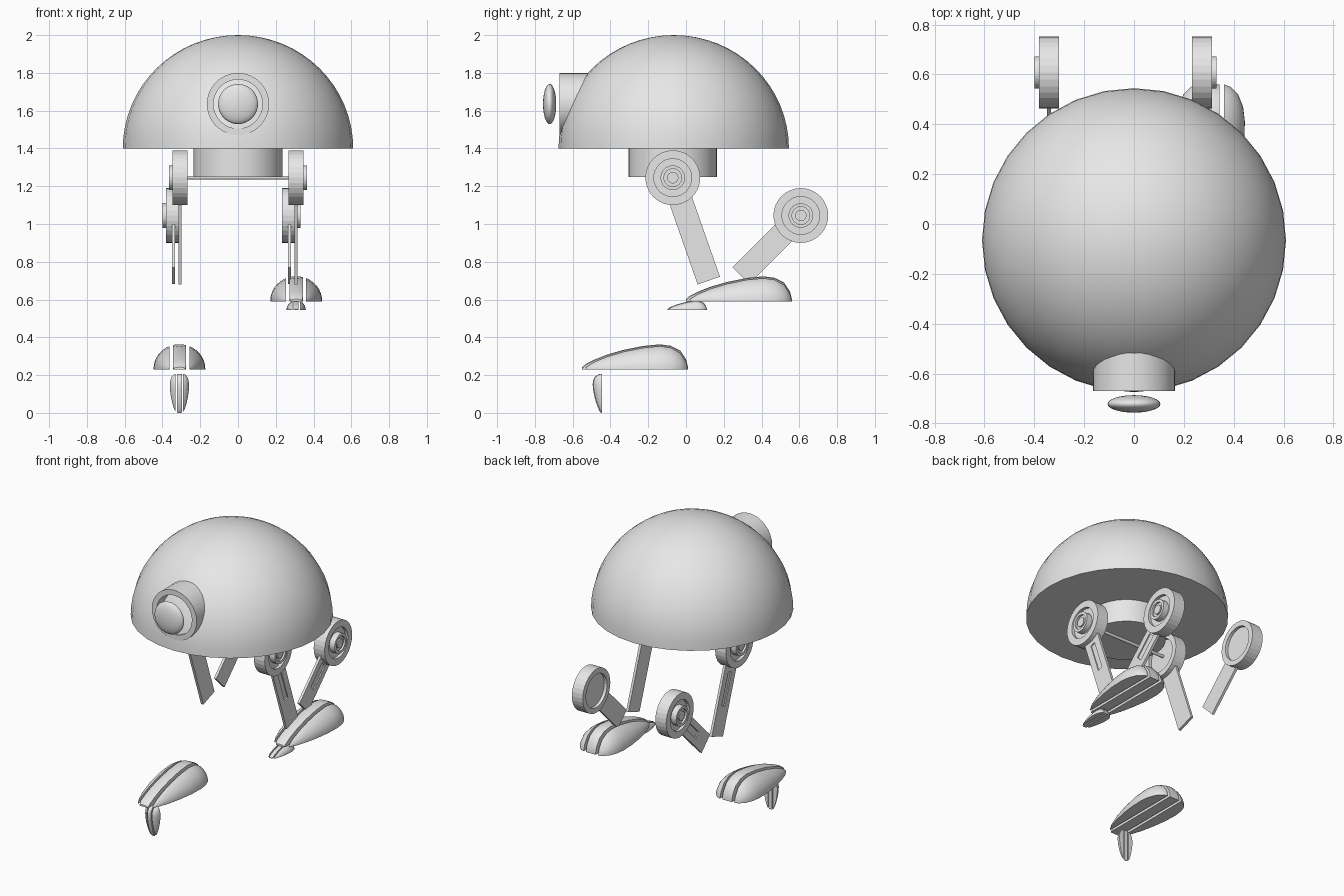
import bpy, bmesh, math
from mathutils import Matrix, Vector

if "Cube" in bpy.data.objects:
    bpy.data.objects.remove(bpy.data.objects["Cube"])

grey = bpy.data.materials.new("plain_grey")
grey.use_nodes = True
grey.diffuse_color = (0.8, 0.8, 0.8, 1)
grey.node_tree.nodes["Principled BSDF"].inputs["Base Color"].default_value = (0.8, 0.8, 0.8, 1)


def finish(name, bm, matrix=Matrix(), smooth=None):
    """Turn a bmesh into an object, shaded flat or smooth up to an angle."""
    bmesh.ops.remove_doubles(bm, verts=bm.verts, dist=0.0001)
    bm.transform(matrix)
    bmesh.ops.recalc_face_normals(bm, faces=bm.faces)
    mesh = bpy.data.meshes.new(name)
    bm.to_mesh(mesh)
    bm.free()
    mesh.materials.append(grey)
    obj = bpy.data.objects.new(name, mesh)
    bpy.context.collection.objects.link(obj)
    if smooth:
        bpy.ops.object.select_all(action='DESELECT')
        obj.select_set(True)
        bpy.context.view_layer.objects.active = obj
        bpy.ops.object.shade_smooth_by_angle(angle=math.radians(smooth))
    return obj


def lathe(name, profile, matrix, steps=32, smooth=None):
    """Spin (radius, height) points around local z."""
    bm = bmesh.new()
    verts = [bm.verts.new((r, 0, z)) for r, z in profile]
    edges = [bm.edges.new(pair) for pair in zip(verts, verts[1:])]
    bmesh.ops.spin(bm, geom=verts + edges, cent=(0, 0, 0), axis=(0, 0, 1),
                   angle=math.tau, steps=steps)
    return finish(name, bm, matrix, smooth)


def block(name, lo, hi, matrix):
    """Box between two local corners."""
    bm = bmesh.new()
    bmesh.ops.create_cube(bm, size=1)
    lo, hi = Vector(lo), Vector(hi)
    for v in bm.verts:
        v.co = [(a + b) / 2 + c * (b - a) for a, b, c in zip(lo, hi, v.co)]
    return finish(name, bm, matrix)


def at(x, y, z):
    return Matrix.Translation((x, y, z))


def facing(s):
    """Turn local z towards +x or -x."""
    return Matrix.Rotation(s * math.pi / 2, 4, 'Y')


# Domed body with a short drum beneath
dome = [(0.61 * math.cos(i * math.pi / 32), 1.4 + 0.6 * math.sin(i * math.pi / 32))
        for i in range(16, -1, -1)]
lathe("body_dome", dome + [(0.235, 1.4), (0, 1.4)], at(0, -0.065, 0), smooth=40)
lathe("body_drum", [(0.235, 1.4), (0.235, 1.25), (0, 1.25)], at(0, -0.07, 0), smooth=40)

# Eye socket and floating lens
to_front = Matrix.Rotation(math.pi / 2, 4, 'X')
lathe("eye_socket", [(0.165, -0.2), (0.165, 0), (0.13, 0), (0.13, -0.2), (0.165, -0.2)],
      at(0, -0.67, 1.635) @ to_front, smooth=40)
lens = [(0.106 * math.sin(i * math.pi / 16), 0.035 * math.cos(i * math.pi / 16))
        for i in range(17)]
lathe("eye_lens", lens, at(0, -0.722, 1.635) @ to_front, smooth=60)

# Joint wheel: dished on the inner side, stepped hub on the outer side
WHEEL = [(0, -0.02), (0.11, -0.02), (0.11, -0.04), (0.145, -0.04), (0.145, 0.04),
         (0.1, 0.04), (0.1, 0.02), (0.065, 0.02), (0.065, 0.058), (0.047, 0.058),
         (0.047, 0.045), (0.03, 0.045), (0.03, 0.055), (0, 0.055)]


def limb(name, s, x, y, z, lean, length, slot, slot_half):
    """Wheel with a flat bar hanging from it, slotted on the outer face."""
    lathe(name + "_wheel", WHEEL, at(x, y, z) @ facing(s))
    turn = at(x, y, z) @ Matrix.Rotation(math.radians(lean), 4, 'X')
    bar = block(name + "_bar", (-0.0085, -0.0625, -length), (0.0085, 0.0625, -0.1), turn)
    inner, outer = sorted((s * 0.001, s * 0.03))
    cutter = block(name + "_slot_cutter", (inner, -slot_half, -slot[1]),
                   (outer, slot_half, -slot[0]), turn)
    cutter.hide_render = True
    cutter.hide_set(True)
    cut = bar.modifiers.new("slot", 'BOOLEAN')
    cut.operation = 'DIFFERENCE'
    cut.solver = 'EXACT'
    cut.object = cutter


# Thighs and shins on both sides; the shins sit a little to the right
for side, s in (("left", 1), ("right", -1)):
    limb(side + "_thigh", s, s * 0.307, -0.07, 1.245, 19.3, 0.577, (0.174, 0.386), 0.018)
    limb(side + "_shin", s, s * 0.307 - 0.034, 0.608, 1.045, -45, 0.45, (0.155, 0.32), 0.022)

lathe("axle", [(0, -0.29), (0.01, -0.29), (0.01, 0.29), (0, 0.29)],
      at(0, -0.07, 1.245) @ facing(1), steps=12)

# Foot stations: distance behind the toe, half width, height
STATIONS = [(0, 0.03, 0.008), (0.02, 0.055, 0.026), (0.06, 0.077, 0.046), (0.13, 0.1, 0.074),
            (0.22, 0.12, 0.1), (0.32, 0.134, 0.12), (0.41, 0.137, 0.129), (0.47, 0.13, 0.121),
            (0.52, 0.11, 0.095), (0.55, 0.08, 0.05), (0.56, 0.055, 0.012)]


def shell(name, x_from, x_to, matrix):
    """Strip of the foot between two distances from its middle line."""
    bm = bmesh.new()
    rings = []
    for y, w, h in STATIONS:
        a, b = max(x_from, -w), min(x_to, w)
        if b - a < 0.002:
            continue
        xs = [a + (b - a) * math.sin(i * math.pi / 16) for i in range(9)]
        if x_from < 0:
            xs = [a + (b - a) * i / 8 for i in range(9)]
            if x_to < 0:
                xs = [b - (b - a) * math.sin(i * math.pi / 16) for i in range(9)]
        top = [(x, y - 0.56, 0.004 + h * math.sqrt(max(0, 1 - (x / w) ** 2))) for x in xs]
        pts = [(xs[0], y - 0.56, 0)] + top + [(xs[-1], y - 0.56, 0)]
        rings.append([bm.verts.new(p) for p in pts])
    for r, q in zip(rings, rings[1:]):
        for i in range(len(r)):
            j = (i + 1) % len(r)
            bm.faces.new((r[i], r[j], q[j], q[i]))
    bm.faces.new(rings[0])
    bm.faces.new(rings[-1])
    finish(name, bm, matrix, smooth=40)


def foot(name, matrix):
    shell(name + "_middle", -0.035, 0.035, matrix)
    shell(name + "_left_side", 0.053, 1, matrix)
    shell(name + "_right_side", -1, -0.053, matrix)


# Feet, each with a small toe of the same shape; the right toe hangs down
small = Matrix.Scale(0.37, 4)
foot("left_foot", at(0.308, 0.56, 0.59))
foot("left_toe", at(0.308, 0.11, 0.545) @ small)
foot("right_foot", at(-0.31, 0.01, 0.23))
foot("right_toe", at(-0.31, -0.445, 0.207) @ to_front @ small)
